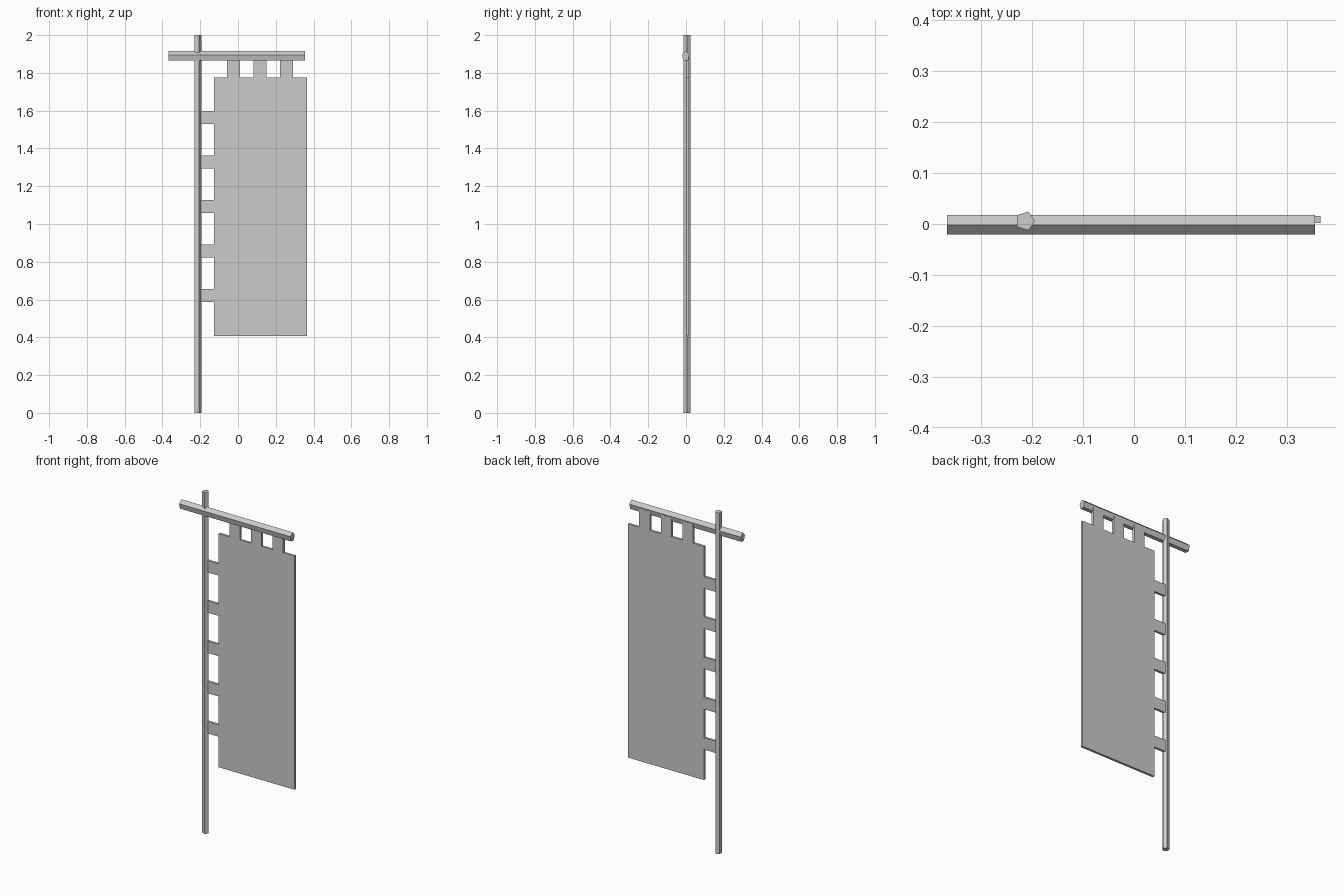
import bpy, bmesh, math
from mathutils import Vector

if "Cube" in bpy.data.objects:
    bpy.data.objects.remove(bpy.data.objects["Cube"])


def extrude_outline(name, points, offset):
    """Make a closed solid from a planar outline pushed along an offset."""
    bm = bmesh.new()
    face = bm.faces.new([bm.verts.new(p) for p in points])
    result = bmesh.ops.extrude_face_region(bm, geom=[face], use_keep_orig=True)
    verts = [g for g in result["geom"] if isinstance(g, bmesh.types.BMVert)]
    bmesh.ops.translate(bm, verts=verts, vec=Vector(offset))
    bmesh.ops.recalc_face_normals(bm, faces=bm.faces)
    mesh = bpy.data.meshes.new(name)
    bm.to_mesh(mesh)
    bm.free()
    obj = bpy.data.objects.new(name, mesh)
    bpy.context.collection.objects.link(obj)
    return obj


def pentagon(ru, rv, start):
    angles = [start + i * math.tau / 5 for i in range(5)]
    return [(ru * math.cos(a), rv * math.sin(a)) for a in angles]


# Upright pole: five-sided, one corner towards the cloth
extrude_outline("pole",
                [(-0.2135 + u, 0.006 + v, 0) for u, v in pentagon(0.0195, 0.0195, 0)],
                (0, 0, 2))

# Crossbar: five-sided, slightly taller than deep, corner on top
extrude_outline("crossbar",
                [(-0.367, -0.0015 + u, 1.8873 + v)
                 for u, v in pentagon(0.0205, 0.0276, math.pi / 2)],
                (0.722, 0, 0))

# Banner cloth: one outline with hanging tabs on the top and pole side
LEFT, RIGHT, BOTTOM, TOP = -0.127, 0.366, 0.407, 1.776
TAB = 0.069
outline = [(RIGHT, BOTTOM), (LEFT, BOTTOM)]
for i in range(5):
    z = 0.586 + i * 0.236
    outline += [(LEFT, z), (-0.203, z), (-0.203, z + TAB), (LEFT, z + TAB)]
outline.append((LEFT, TOP))
for i in range(3):
    x = -0.058 + i * 0.1405
    outline += [(x, TOP), (x, 1.886), (x + TAB, 1.886), (x + TAB, TOP)]
outline.append((RIGHT, TOP))
extrude_outline("banner_cloth", [(x, 0.002, z) for x, z in outline], (0, 0.014, 0))
